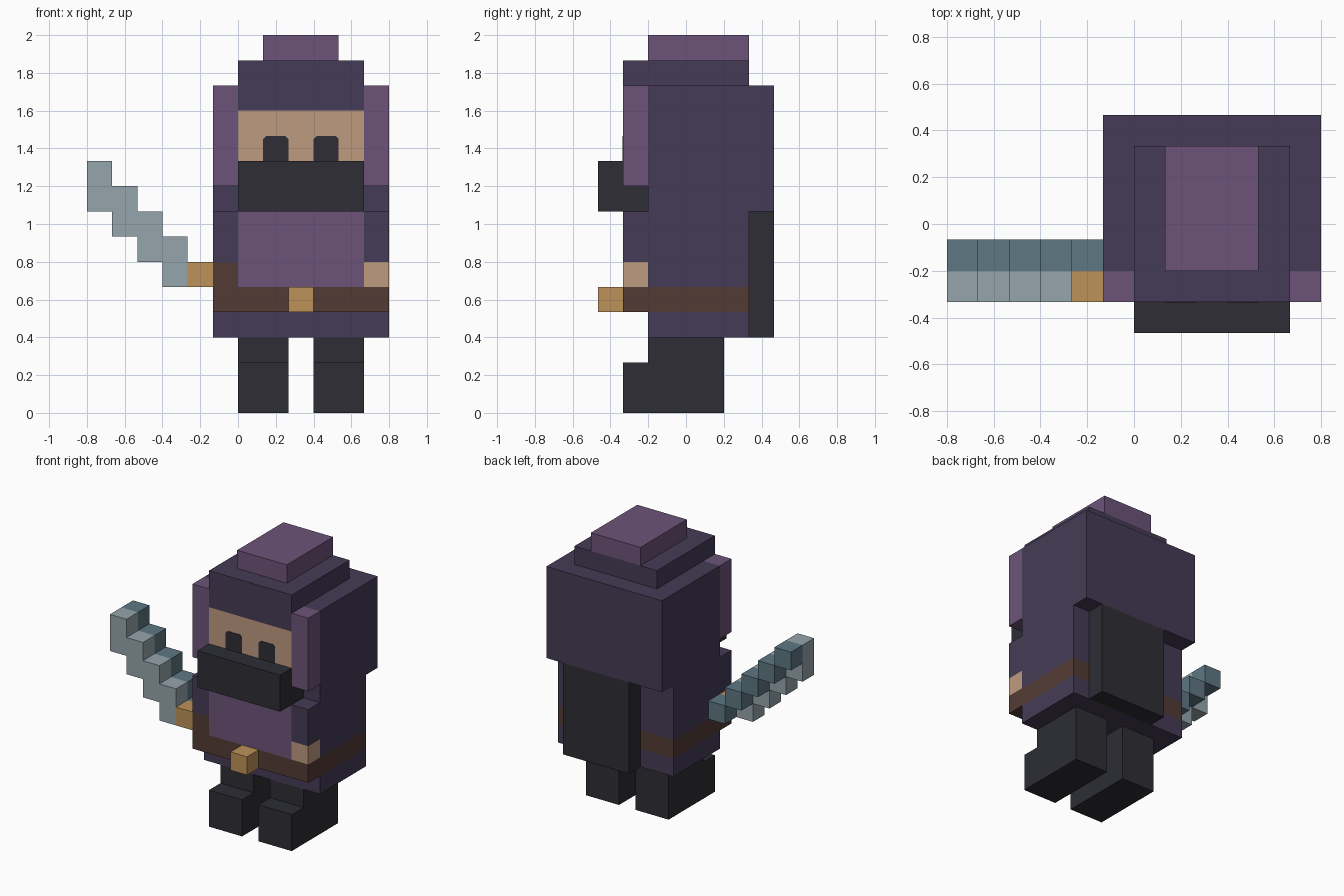
import bpy, bmesh
from mathutils import Vector

old = bpy.data.objects.get("Cube")
if old:
    bpy.data.objects.remove(old, do_unlink=True)

U = 2 / 15      # edge of one building block
MID = 2.5       # x of the figure's own symmetry plane, in blocks


def material(name, rgb):
    """Flat material from 0-255 sRGB values."""
    lin = [(c / 255 / 12.92) if c < 11 else ((c / 255 + 0.055) / 1.055) ** 2.4 for c in rgb]
    m = bpy.data.materials.new(name)
    m.use_nodes = True
    m.diffuse_color = (*lin, 1)
    bsdf = next(n for n in m.node_tree.nodes if n.type == 'BSDF_PRINCIPLED')
    bsdf.inputs["Base Color"].default_value = (*lin, 1)
    bsdf.inputs["Roughness"].default_value = 0.9
    return m


DARK_PURPLE = material("dark_purple_cloth", (69, 59, 86))
PURPLE = material("purple_cloth", (108, 83, 121))
SKIN = material("skin", (190, 155, 127))
BLACK = material("black_cloth", (45, 45, 53))
BROWN = material("brown_leather", (83, 59, 52))
GOLD = material("gold", (190, 146, 90))
STEEL = material("light_steel", (149, 165, 171))
DARK_STEEL = material("dark_steel", (94, 119, 131))


def add_object(name, bm, mat):
    bmesh.ops.recalc_face_normals(bm, faces=bm.faces)
    mesh = bpy.data.meshes.new(name)
    bm.to_mesh(mesh)
    bm.free()
    mesh.materials.append(mat)
    obj = bpy.data.objects.new(name, mesh)
    bpy.context.collection.objects.link(obj)
    return obj


def box(name, x, y, z, mat):
    """Box from (low, high) ranges given in blocks."""
    bm = bmesh.new()
    bmesh.ops.create_cube(bm, size=1)
    for v in bm.verts:
        v.co = Vector(U * (r[0] if c < 0 else r[1]) for c, r in zip(v.co, (x, y, z)))
    return add_object(name, bm, mat)


def eye(name, x, z, y):
    """Thin plate with clipped upper corners."""
    c = 0.13
    outline = [(x, z), (x + 1, z), (x + 1, z + 1 - c), (x + 1 - c, z + 1),
               (x + c, z + 1), (x, z + 1 - c)]
    bm = bmesh.new()
    face = bm.faces.new([bm.verts.new((px * U, y * U, pz * U)) for px, pz in outline])
    ext = bmesh.ops.extrude_face_region(bm, geom=[face])
    front = [g for g in ext["geom"] if isinstance(g, bmesh.types.BMVert)]
    bmesh.ops.translate(bm, verts=front, vec=(0, -0.003, 0))
    return add_object(name, bm, BLACK)


# Paired parts, mirrored about the figure's middle
for side, s in (("right", -1), ("left", 1)):
    def span(a, b):
        return tuple(sorted((MID + s * a, MID + s * b)))
    box(side + "_boot", span(0.5, 2.5), (-2.5, 1.5), (0, 2), BLACK)
    box(side + "_leg", span(0.5, 2.5), (-1.5, 1.5), (2, 3), BLACK)
    box(side + "_sleeve", span(2.5, 3.5), (-2.5, -1.5), (6, 8), DARK_PURPLE)
    box(side + "_hand", span(2.5, 3.5), (-2.5, -1.5), (5, 6), SKIN if s > 0 else BROWN)
    box(side + "_hood_edge", span(2.5, 3.5), (-2.5, -1.5), (9, 13), PURPLE)
    eye(side + "_eye", span(0.5, 1.5)[0], 10, -2.5)

# Robe and belt
box("robe_hem", (-1, 6), (-1.5, 2.5), (3, 4), DARK_PURPLE)
box("belt", (-1, 6), (-2.5, 2.5), (4, 5), BROWN)
box("belt_buckle", (2, 3), (-3.5, -2.5), (4, 5), GOLD)
box("robe_body", (-1, 6), (-1.5, 2.5), (5, 8), DARK_PURPLE)
box("chest", (0, 5), (-2.5, -1.5), (5, 8), PURPLE)
box("back_cape", (1, 5), (2.5, 3.5), (3, 8), BLACK)

# Head and hood
box("hood", (-1, 6), (-1.5, 3.5), (8, 13), DARK_PURPLE)
box("face_mask", (0, 5), (-3.5, -1.5), (8, 10), BLACK)
box("face", (0, 5), (-2.5, -1.5), (10, 12), SKIN)
box("hood_brow", (0, 5), (-2.5, -1.5), (12, 13), DARK_PURPLE)
box("hood_top", (0, 5), (-2.5, 2.5), (13, 14), DARK_PURPLE)
box("hood_crown", (1, 4), (-1.5, 2.5), (14, 15), PURPLE)

# Sword: stepped light edge in front, darker spine behind
box("sword_handle", (-2, -1), (-2.5, -1.5), (5, 6), GOLD)
for i in range(4):
    box(f"blade_edge_{i + 1}", (-3 - i, -2 - i), (-2.5, -1.5), (5 + i, 7 + i), STEEL)
for i in range(5):
    box(f"blade_spine_{i + 1}", (-2 - i, -1 - i), (-1.5, -0.5), (5 + i, 6 + i), DARK_STEEL)
